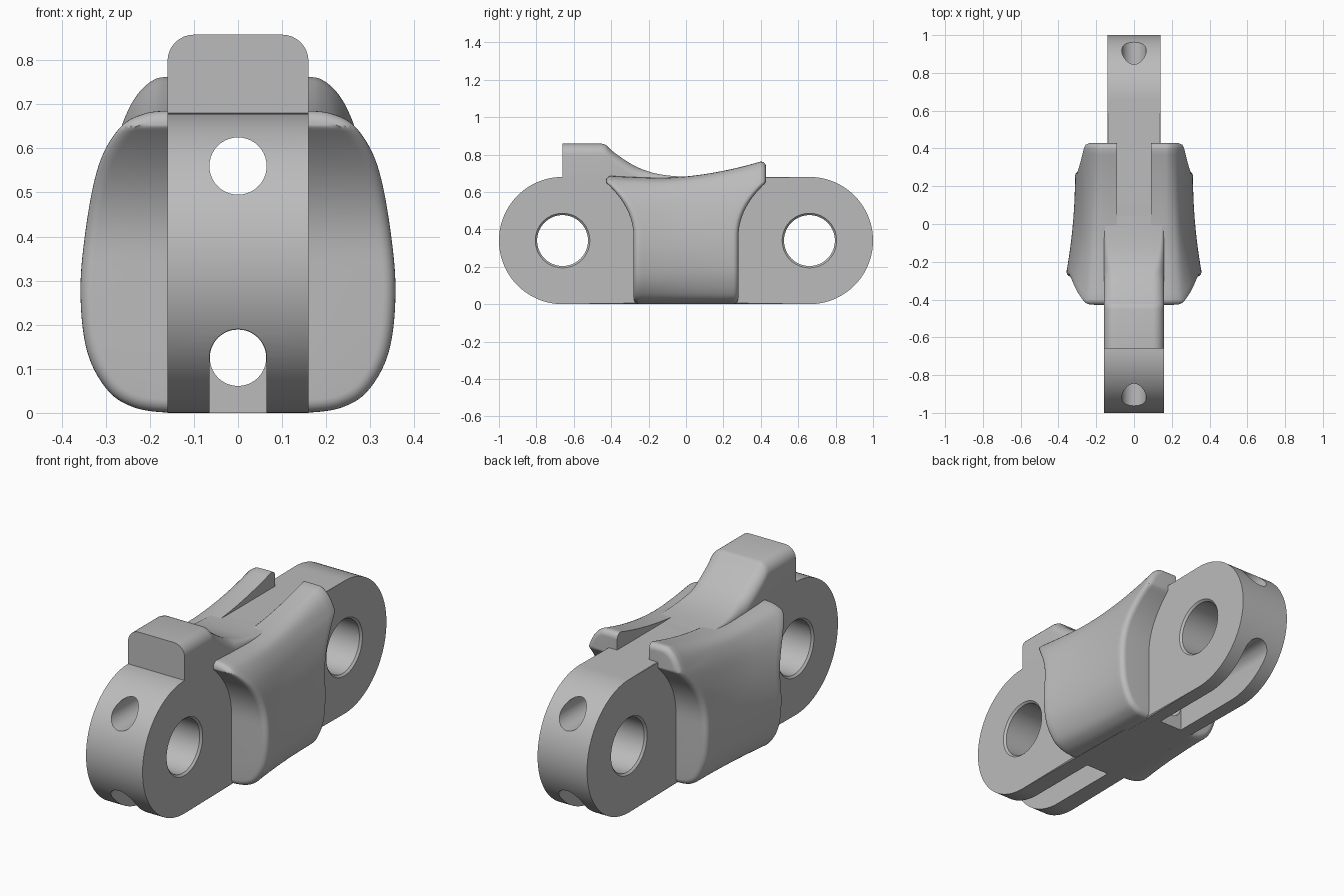
import bpy, bmesh, math
from mathutils import Vector

cube = bpy.data.objects.get("Cube")
if cube:
    bpy.data.objects.remove(cube, do_unlink=True)

grey = bpy.data.materials.new("plain grey")
grey.use_nodes = True
grey.diffuse_color = (0.5, 0.5, 0.5, 1)
grey.node_tree.nodes["Principled BSDF"].inputs["Base Color"].default_value = (0.5, 0.5, 0.5, 1)

R = 0.34        # end radius of the link, also its half height
PIN_Y = 0.66    # distance of the pin holes from the middle
BORE = 0.065    # radius of the lengthwise tunnels


def finish(name, bm):
    """Turn a bmesh into a grey object."""
    bmesh.ops.remove_doubles(bm, verts=bm.verts, dist=1e-5)
    bmesh.ops.recalc_face_normals(bm, faces=bm.faces)
    mesh = bpy.data.meshes.new(name)
    bm.to_mesh(mesh)
    bm.free()
    mesh.materials.append(grey)
    obj = bpy.data.objects.new(name, mesh)
    bpy.context.collection.objects.link(obj)
    return obj


def loft(rings, cap=True):
    """Skin closed rings of equal length."""
    bm = bmesh.new()
    rows = [[bm.verts.new(p) for p in ring] for ring in rings]
    n = len(rows[0])
    for a, b in zip(rows, rows[1:]):
        for i in range(n):
            j = (i + 1) % n
            bm.faces.new((a[i], a[j], b[j], b[i]))
    if cap:
        bm.faces.new(rows[0])
        bm.faces.new(rows[-1])
    return bm, rows


def arc(cx, cy, r, start, end, steps):
    angles = [math.radians(start + (end - start) * i / steps) for i in range(steps + 1)]
    return [(cx + r * math.cos(a), cy + r * math.sin(a)) for a in angles]


def smooth(obj):
    bpy.ops.object.select_all(action='DESELECT')
    obj.select_set(True)
    bpy.context.view_layer.objects.active = obj
    bpy.ops.object.shade_smooth_by_angle(angle=math.radians(32))


def cut(obj, cutter):
    """Subtract the cutter and discard it."""
    cutter.hide_render = True
    bpy.context.view_layer.objects.active = obj
    mod = obj.modifiers.new("cut", 'BOOLEAN')
    mod.operation, mod.solver, mod.object = 'DIFFERENCE', 'EXACT', cutter
    bpy.ops.object.modifier_apply(modifier=mod.name)
    bpy.data.objects.remove(cutter, do_unlink=True)


def along_y(name, section, y0, y1):
    return finish(name, loft([[(x, y, z) for x, z in section] for y in (y0, y1)])[0])


# Link halves: rounded ends with chamfered rims, the front one wider
def link_half(name, side, half):
    outline = arc(-PIN_Y, R, R, 90, 270, 56) + [(0.1, 0), (0.1, 2 * R)]
    bm, _ = loft([[(x, -side * y, z) for y, z in outline] for x in (-half, half)])
    rims = [e for e in bm.edges if abs(e.verts[0].co.x - e.verts[1].co.x) < 1e-4]
    bmesh.ops.bevel(bm, geom=rims, offset=0.011, segments=1, affect='EDGES')
    obj = finish(name, bm)
    # pin hole with countersunk rims
    steps = ((-half - 0.03, 0.176), (-half + 0.01, 0.136), (half - 0.01, 0.136), (half + 0.03, 0.176))
    rings = [[(x, y, z) for y, z in arc(side * PIN_Y, R, r, 0, 360, 56)[:-1]] for x, r in steps]
    cut(obj, finish("pin_cutter", loft(rings)[0]))
    # upper tunnel, lower open slot and lower tunnel
    circle = arc(0, 0.56, BORE, 0, 360, 40)[:-1]
    cut(obj, along_y("upper_cutter", circle, -1.2, 1.2))
    arch = arc(0, 0.125, BORE, 0, 180, 24) + [(-BORE, -0.1), (BORE, -0.1)]
    cut(obj, along_y("slot_cutter", arch, side * 0.28, side * 1.2))
    circle = arc(0, 0.125, BORE - 0.001, 0, 360, 40)[:-1]
    cut(obj, along_y("lower_cutter", circle, -0.5, 0.5))
    smooth(obj)


link_half("front_link_half", -1, 0.16)
link_half("back_link_half", 1, 0.14)


def spline(points, steps):
    """Catmull-Rom curve through the points."""
    p = [Vector(q) for q in points]
    p = [p[0]] + p + [p[-1]]
    out = []
    for a, b, c, d in zip(p, p[1:], p[2:], p[3:]):
        for i in range(steps):
            t = i / steps
            out.append(0.5 * (2 * b + (c - a) * t + (2 * a - 5 * b + 4 * c - d) * t * t
                              + (3 * b - a - 3 * c + d) * t ** 3))
    return out + [p[-1]]


# Guide hump: square front, swept down to the back, rounded shoulders
ridge = [Vector((-0.66, 0.858)), Vector((-0.45, 0.858))] + spline(
    [(-0.43, 0.853), (-0.38, 0.808), (-0.28, 0.742), (-0.18, 0.703), (-0.08, 0.686), (0.04, 0.68)], 4)
rings = []
for y, top in ridge:
    r = max(0.004, min(0.06, top - 0.668))
    right = arc(0.16 - r, top - r, r, 0, 90, 8)
    section = [(0.16, 0.64)] + right + [(-x, z) for x, z in reversed(right)] + [(-0.16, 0.64)]
    rings.append([(x, y, z) for x, z in section])
smooth(finish("guide_hump", loft(rings)[0]))

# Side pads: curved saddles, flared towards the top at both ends
INNER = 0.09
front = spline([(INNER, 0.685), (0.17, 0.685), (0.215, 0.678), (0.26, 0.655), (0.30, 0.6), (0.325, 0.53),
                (0.345, 0.42), (0.357, 0.3), (0.352, 0.19), (0.332, 0.11), (0.29, 0.045),
                (0.24, 0.014), (0.18, 0.002), (INNER, 0)], 5)
back = spline([(INNER, 0.762), (0.155, 0.762), (0.188, 0.757), (0.222, 0.73), (0.25, 0.685), (0.272, 0.62),
               (0.298, 0.48), (0.312, 0.32), (0.307, 0.19), (0.288, 0.11), (0.255, 0.045),
               (0.215, 0.014), (0.17, 0.002), (INNER, 0)], 5)


def reach(z):
    s = min(1, max(0, (z - 0.35) / 0.3))
    return 0.28 + 0.148 * s ** 2.2


def pad_section(t):
    u = (t + 1) / 2
    wx = 1 - (1 - u) ** 2
    rise = max(0, (t + 0.4) / 1.4) ** 1.7
    dip = 0.012 * (1 - t * t)
    pts = []
    for f, b in zip(front, back):
        high = max(0, (f.y - 0.4) / 0.285)
        pts.append(Vector((f.x + (b.x - f.x) * wx, f.y + (b.y - f.y) * rise - dip * high)))
    return pts


def inset(pts, d):
    out = []
    for i, p in enumerate(pts):
        tan = (pts[min(i + 1, len(pts) - 1)] - pts[max(i - 1, 0)]).normalized()
        out.append(p + Vector((tan.y, -tan.x)) * d)
    return out


FILLET = 0.028
columns = []    # (blend, y scale, y extra, inset)
quarter = [math.radians(15 * k) for k in range(1, 7)]
for a in reversed(quarter):
    columns.append((-1, -1, -FILLET * math.sin(a), FILLET * (1 - math.cos(a))))
for k in range(25):
    t = k / 12 - 1
    columns.append((t, t, 0, 0))
for a in quarter:
    columns.append((1, 1, FILLET * math.sin(a), FILLET * (1 - math.cos(a))))

rings = []
for blend, scale, extra, d in columns:
    skin = [(p.x, scale * (reach(p.y) - FILLET) + extra, p.y) for p in inset(pad_section(blend), d)]
    rings.append(skin + [(INNER, y, z) for x, y, z in reversed(skin)])
bm, rows = loft(rings, cap=False)
n = len(front)
for row in (rows[0], rows[-1]):
    for i in range(n - 1):
        bm.faces.new((row[i], row[i + 1], row[2 * n - 2 - i], row[2 * n - 1 - i]))
bmesh.ops.remove_doubles(bm, verts=bm.verts, dist=1e-5)
bmesh.ops.dissolve_degenerate(bm, dist=1e-5, edges=bm.edges)
pads = finish("side_pads", bm)
smooth(pads)
pads.modifiers.new("mirror", 'MIRROR').use_axis = (True, False, False)
